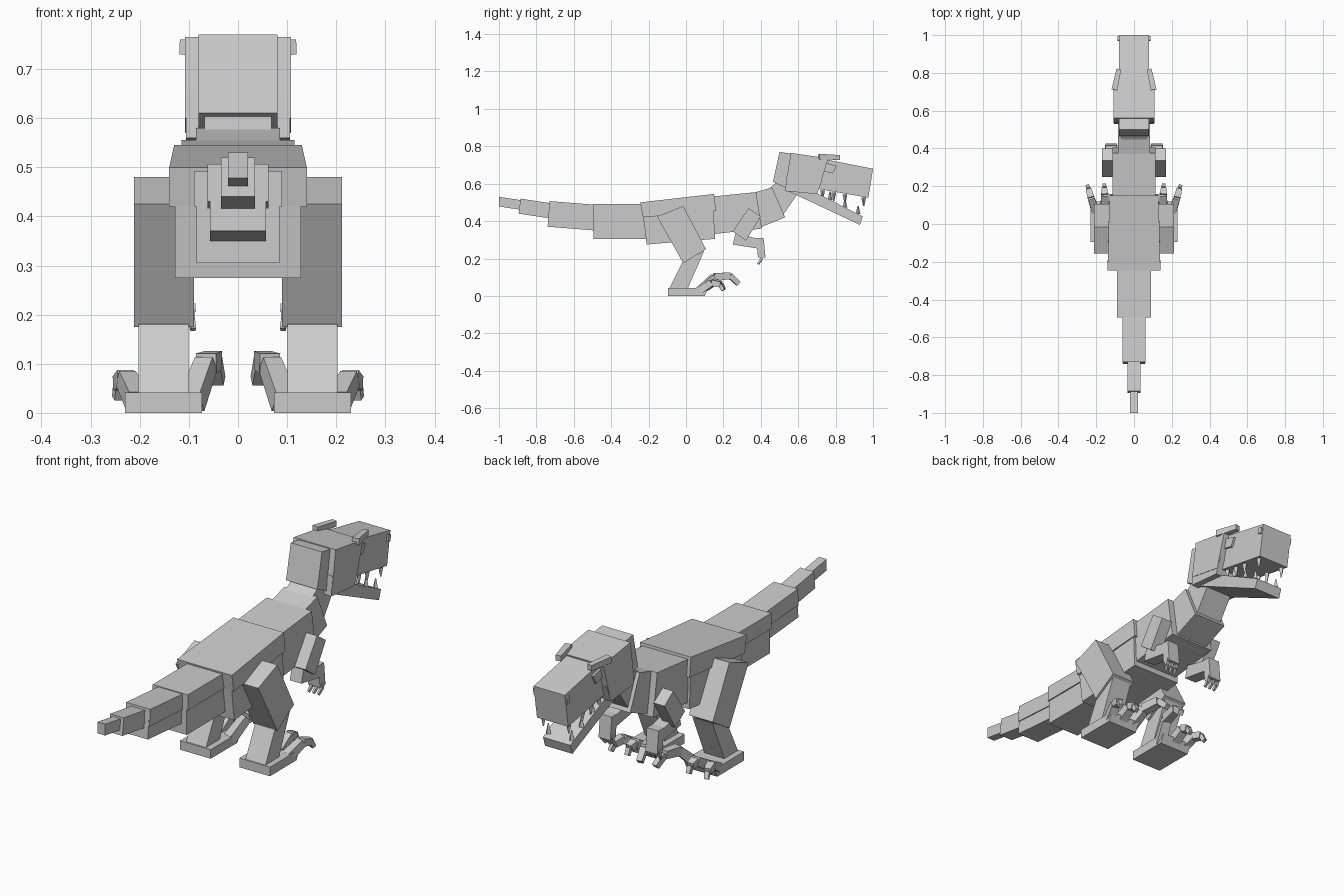
import bpy, bmesh
from mathutils import Vector

cube = bpy.data.objects.get("Cube")
if cube:
    bpy.data.objects.remove(cube)

grey = bpy.data.materials.new("plain_grey")
grey.use_nodes = True
COLOUR = (0.6, 0.6, 0.6, 1)
grey.diffuse_color = COLOUR
grey.node_tree.nodes["Principled BSDF"].inputs["Base Color"].default_value = COLOUR


def finish(name, bm):
    bmesh.ops.recalc_face_normals(bm, faces=bm.faces)
    mesh = bpy.data.meshes.new(name)
    bm.to_mesh(mesh)
    bm.free()
    mesh.materials.append(grey)
    obj = bpy.data.objects.new(name, mesh)
    bpy.context.collection.objects.link(obj)
    return obj


def hull(name, left_ring, right_ring):
    """Solid block between two matching four-point rings."""
    bm = bmesh.new()
    a = [bm.verts.new(p) for p in left_ring]
    b = [bm.verts.new(p) for p in right_ring]
    bm.faces.new(a)
    bm.faces.new(b)
    for i in range(4):
        j = (i + 1) % 4
        bm.faces.new((a[i], a[j], b[j], b[i]))
    return finish(name, bm)


def block(name, quad, rear, front=None):
    """Centred block: side profile (rear top, front top, front bottom, rear bottom)."""
    front = rear if front is None else front
    half = (rear, front, front, rear)
    hull(name, [(-h, *p) for h, p in zip(half, quad)],
         [(h, *p) for h, p in zip(half, quad)])


def pair(name, quad, inner, outer):
    """The same side profile on both sides of the body."""
    for side, s in (("left", 1), ("right", -1)):
        hull(side + "_" + name, [(s * inner, *p) for p in quad],
             [(s * outer, *p) for p in quad])


def bars(name, path, widths, height):
    """Chain of square bars along a path, on both sides."""
    for side, s in (("left", 1), ("right", -1)):
        pts = [Vector((s * x, y, z)) for x, y, z in path]
        for i, (a, b) in enumerate(zip(pts, pts[1:])):
            d = (b - a).normalized()
            u = d.cross(Vector((0, 0, 1)))
            if u.length < 0.3:
                u = Vector((1, 0, 0))
            u.normalize()
            v = u.cross(d)
            rings = []
            for p, w in ((a, widths[i]), (b, widths[i] * 0.85)):
                rings.append([p + u * i1 * w / 2 + v * i2 * w * height / 2
                              for i1, i2 in ((-1, -1), (1, -1), (1, 1), (-1, 1))])
            hull(f"{side}_{name}_{i + 1}", *rings)


# Tail, tip to root, with slightly wider upper plates
block("tail_tip", [(-1, .53), (-.87, .51), (-.88, .46), (-1, .478)], .02)
block("tail_far", [(-.885, .52), (-.72, .495), (-.73, .415), (-.895, .44)], .035)
block("tail_middle", [(-.73, .505), (-.48, .485), (-.49, .35), (-.74, .37)], .057)
block("tail_middle_plate", [(-.73, .507), (-.48, .487), (-.485, .415), (-.735, .43)], .062)
block("tail_root", [(-.495, .49), (-.15, .49), (-.15, .305), (-.495, .305)], .084)
block("tail_root_plate", [(-.495, .492), (-.15, .492), (-.15, .42), (-.495, .42)], .09)

# Body
block("hips", [(-.235, .47), (.145, .51), (.155, .305), (-.21, .275)], .128, .126)
block("back_plate", [(-.245, .50), (.15, .545), (.16, .455), (-.23, .42)], .14, .13)
block("chest", [(.08, .525), (.375, .555), (.405, .36), (.1, .325)], .115)
block("neck_base", [(.34, .545), (.46, .58), (.53, .42), (.37, .355)], .085)
block("neck", [(.44, .57), (.50, .62), (.60, .55), (.51, .42)], .068)

# Head
block("skull_back", [(.50, .77), (.60, .755), (.57, .56), (.465, .61)], .08)
block("cranium", [(.56, .765), (.76, .735), (.71, .57), (.535, .60)], .108)
block("cheek", [(.54, .65), (.73, .62), (.70, .545), (.53, .56)], .106)
block("snout", [(.72, .735), (1, .68), (.975, .525), (.69, .575)], .08)
block("lower_jaw", [(.60, .60), (.945, .425), (.93, .38), (.535, .565)], .078, .07)
bars("brow", [(.104, .71, .745), (.08, .82, .74)], [.03], 1)
pair("eye", [(.735, .715), (.805, .695), (.785, .655), (.74, .665)], .07, .09)
pair("nostril", [(.975, .67), (.995, .665), (.99, .635), (.97, .64)], .07, .087)


def tooth(name, x, y, z, length):
    bm = bmesh.new()
    bmesh.ops.create_cone(bm, cap_ends=True, segments=4, radius1=.013,
                          radius2=.003, depth=abs(length))
    for v in bm.verts:
        if length < 0:
            v.co.z = -v.co.z
        v.co += Vector((x, y, z + length / 2))
    finish(name, bm)


# Teeth along both jaws
for s, side in ((1, "left"), (-1, "right")):
    for i, y in enumerate((.73, .79, .85, .95)):
        tooth(f"{side}_upper_tooth_{i + 1}", s * .065, y, .57 - (y - .69) * .17, -.045)
    for i, y in enumerate((.77, .85, .92)):
        tooth(f"{side}_lower_tooth_{i + 1}", s * .06, y, .60 - (y - .60) * .51, .045)

# Arms
pair("upper_arm", [(.335, .47), (.40, .425), (.32, .295), (.25, .345)], .113, .17)
pair("forearm", [(.265, .335), (.41, .30), (.405, .25), (.25, .275)], .09, .15)
pair("hand", [(.375, .31), (.415, .31), (.425, .205), (.385, .205)], .09, .15)
for i, x in enumerate((.095, .12, .145)):
    bars(f"finger_{'abc'[i]}", [(x, .41, .22), (x, .40, .19), (x - .004, .385, .17)],
         [.017, .012], 1)

# Legs
pair("thigh", [(-.155, .425), (-.015, .48), (.107, .25), (-.015, .175)], .09, .212)
pair("shin", [(-.02, .18), (.097, .24), (.005, .03), (-.095, .03)], .101, .203)
pair("foot", [(-.095, .042), (.12, .042), (.10, 0), (-.095, 0)], .073, .23)

# Toes with claws
bars("inner_toe", [(.095, .07, .02), (.065, .15, .10), (.05, .235, .108), (.04, .28, .065)],
     [.045, .042, .03], 1)
bars("middle_toe", [(.155, .08, .03), (.155, .155, .075), (.157, .19, .065), (.157, .205, .035)],
     [.045, .035, .022], 1)
bars("outer_toe", [(.205, .07, .025), (.228, .14, .07), (.24, .185, .06), (.245, .20, .03)],
     [.042, .035, .022], 1)
